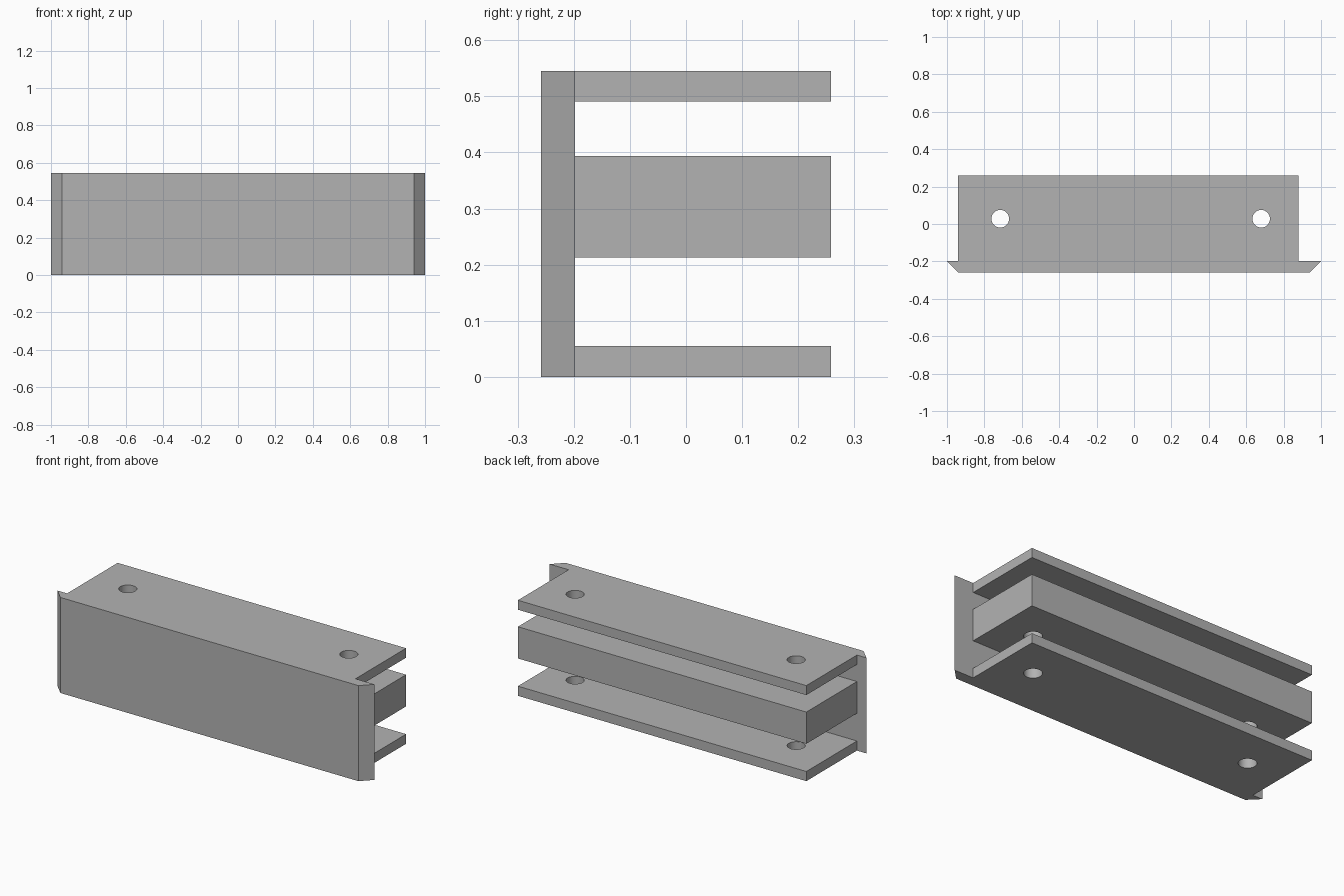
import bpy
import bmesh
import math

if "Cube" in bpy.data.objects:
    bpy.data.objects.remove(bpy.data.objects["Cube"], do_unlink=True)

# Single grey material
grey = bpy.data.materials.new("plain grey")
grey.use_nodes = True
colour = (0.45, 0.45, 0.45, 1)
grey.diffuse_color = colour
grey.node_tree.nodes["Principled BSDF"].inputs["Base Color"].default_value = colour


def prism(name, outline, bottom, top):
    """Extrude a plan outline upwards between two heights."""
    bm = bmesh.new()
    base = bm.faces.new([bm.verts.new((x, y, bottom)) for x, y in outline])
    grown = bmesh.ops.extrude_face_region(bm, geom=[base])["geom"]
    moved = [v for v in grown if isinstance(v, bmesh.types.BMVert)]
    bmesh.ops.translate(bm, verts=moved, vec=(0, 0, top - bottom))
    bmesh.ops.recalc_face_normals(bm, faces=bm.faces)
    mesh = bpy.data.meshes.new(name)
    bm.to_mesh(mesh)
    bm.free()
    mesh.materials.append(grey)
    obj = bpy.data.objects.new(name, mesh)
    bpy.context.collection.objects.link(obj)
    return obj


HEIGHT = 0.545
FRONT, STEP, BACK = -0.258, -0.198, 0.258
LEFT, RIGHT = 0.88, -0.94

# Front plate with bevelled ends that overhang the shelves
prism("front_plate", [(-0.94, FRONT), (0.94, FRONT), (1, STEP), (-1, STEP)], 0, HEIGHT)

# Three shelves behind it
plan = [(RIGHT, STEP), (LEFT, STEP), (LEFT, BACK), (RIGHT, BACK)]
shelves = [
    prism("bottom_shelf", plan, 0, 0.055),
    prism("middle_block", plan, 0.213, 0.394),
    prism("top_shelf", plan, 0.491, HEIGHT),
]

# Two round bolt holes through every shelf
for x in (-0.715, 0.68):
    bpy.ops.mesh.primitive_cylinder_add(vertices=48, radius=0.047, depth=1,
                                        location=(x, 0.028, HEIGHT / 2))
    cutter = bpy.context.object
    cutter.name = "hole_cutter"
    cutter.hide_render = True
    cutter.data.materials.append(grey)
    for shelf in shelves:
        cut = shelf.modifiers.new("bolt_hole", "BOOLEAN")
        cut.operation = "DIFFERENCE"
        cut.solver = "EXACT"
        cut.object = cutter
        bpy.context.view_layer.objects.active = shelf
        bpy.ops.object.modifier_apply(modifier=cut.name)
    bpy.data.objects.remove(cutter, do_unlink=True)

# Smooth hole walls, sharp edges elsewhere
bpy.ops.object.select_all(action="DESELECT")
for shelf in shelves:
    shelf.select_set(True)
bpy.context.view_layer.objects.active = shelves[0]
bpy.ops.object.shade_smooth_by_angle(angle=math.radians(30))
